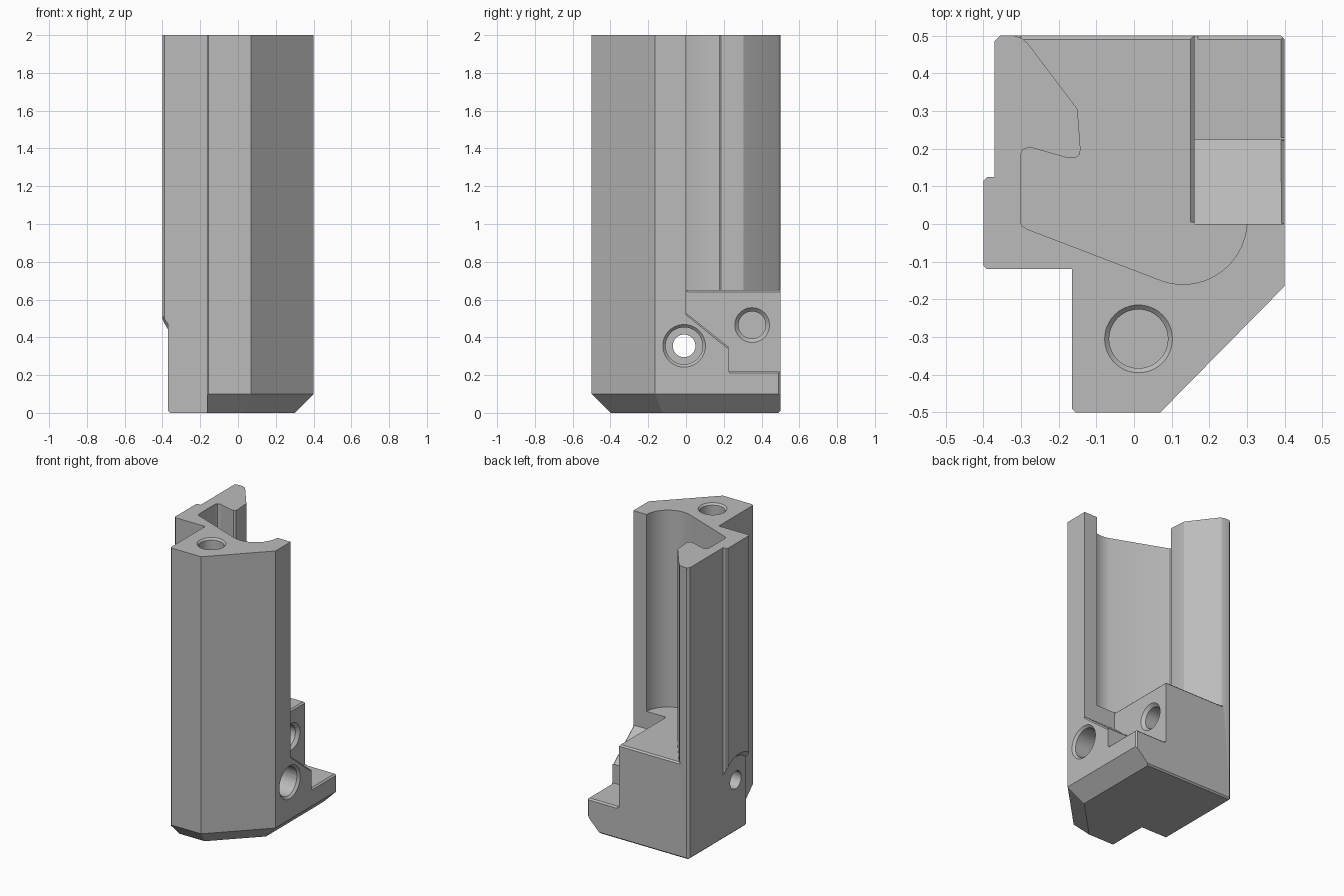
import bpy, bmesh, math
from mathutils import Vector

cube = bpy.data.objects.get("Cube")
if cube:
    bpy.data.objects.remove(cube, do_unlink=True)

grey = bpy.data.materials.new("plain grey")
grey.use_nodes = True
grey.diffuse_color = (0.5, 0.5, 0.5, 1)
grey.node_tree.nodes["Principled BSDF"].inputs["Base Color"].default_value = (0.5, 0.5, 0.5, 1)


def finish(bm, name):
    bmesh.ops.recalc_face_normals(bm, faces=bm.faces)
    mesh = bpy.data.meshes.new(name)
    bm.to_mesh(mesh)
    bm.free()
    mesh.materials.append(grey)
    ob = bpy.data.objects.new(name, mesh)
    bpy.context.collection.objects.link(ob)
    return ob


def extruded(points, offset):
    bm = bmesh.new()
    face = bm.faces.new([bm.verts.new(p) for p in points])
    out = bmesh.ops.extrude_face_region(bm, geom=[face])
    moved = [g for g in out["geom"] if isinstance(g, bmesh.types.BMVert)]
    bmesh.ops.translate(bm, verts=moved, vec=offset)
    return bm


def rod(a, b, r0, r1=None, sides=48):
    a, b = Vector(a), Vector(b)
    axis = b - a
    bm = bmesh.new()
    bmesh.ops.create_cone(bm, cap_ends=True, segments=sides, radius1=r0,
                          radius2=r0 if r1 is None else r1, depth=axis.length)
    turn = axis.to_track_quat('Z', 'Y').to_matrix().to_4x4()
    bmesh.ops.transform(bm, matrix=turn, verts=bm.verts)
    bmesh.ops.translate(bm, verts=bm.verts, vec=(a + b) / 2)
    return bm


def select_only(ob):
    bpy.ops.object.select_all(action='DESELECT')
    ob.select_set(True)
    bpy.context.view_layer.objects.active = ob


def cut(bm):
    tool = finish(bm, "cutter")
    mod = body.modifiers.new("cut", 'BOOLEAN')
    mod.operation, mod.solver, mod.object = 'DIFFERENCE', 'EXACT', tool
    select_only(body)
    bpy.ops.object.modifier_apply(modifier=mod.name)
    bpy.data.objects.remove(tool, do_unlink=True)


# Column with small corner chamfers
outline = [(-.355, .5), (.39, .5), (.4, .49), (.4, -.165), (.07, -.5), (-.155, -.5),
           (-.165, -.49), (-.165, -.12), (-.39, -.12), (-.4, -.11), (-.4, .115),
           (-.39, .125), (-.37, .125), (-.37, .485)]
bm = extruded([(x, y, 0) for x, y in outline], (0, 0, 2))

# Broad chamfers under the front, diagonal and right sides
for point, normal in [((0, -.5, .1), (0, -1, -1)), ((.4, 0, .1), (1, 0, -1)),
                      ((.4, -.165, .1), (.712, -.702, -1))]:
    bmesh.ops.bisect_plane(bm, geom=bm.verts[:] + bm.edges[:] + bm.faces[:],
                           plane_co=point, plane_no=normal, clear_outer=True)
    bmesh.ops.holes_fill(bm, edges=[e for e in bm.edges if e.is_boundary], sides=0)
body = finish(bm, "bracket_body")

# Tall hooked channel open to the back
arc = [(.13 + .17 * math.cos(t), .01 + .17 * math.sin(t))
       for t in [math.radians(-3 - 108 * i / 24) for i in range(25)]]
channel = [(.6, .6), (.6, 0), (.3, 0)] + arc + [
    (-.285, -.013), (-.297, -.005), (-.302, .008), (-.302, .182), (-.295, .198), (-.277, .204),
    (-.175, .175), (-.157, .175), (-.145, .184), (-.142, .197), (-.15, .305),
    (-.28, .477), (-.297, .493), (-.325, .502), (-.325, .6)]
cut(extruded([(x, y, .65) for x, y in channel], (0, 0, 1.5)))

# Side pocket with sloped wall
pocket = [(0, .7), (0, .53), (.225, .35), (.225, .22), (.6, .22), (.6, .7)]
cut(extruded([(.16, y, z) for y, z in pocket], (.4, 0, 0)))

# Left rib ends in a conical arch above the screw
cut(extruded([(-.5, -.2, -.1), (-.5, .13, -.1), (-.5, .13, .355), (-.5, -.2, .355)], (.13, 0, 0)))
cut(rod((-.42, -.01, .355), (-.37, -.01, .355), .21, .16))

# Counterbored cross hole, pocket hole and top hole
cut(rod((-.6, -.01, .355), (.6, -.01, .355), .06))
cut(rod((.15, -.01, .355), (.5, -.01, .355), .098))
cut(rod((.385, -.01, .355), (.415, -.01, .355), .098, .128))
cut(rod((.0, .35, .465), (.3, .35, .465), .072))
cut(rod((.14, .35, .465), (.18, .35, .465), .072, .112))
cut(rod((.012, -.305, 1.7), (.012, -.305, 2.1), .078))
cut(rod((.012, -.305, 1.988), (.012, -.305, 2.012), .078, .102))

# Fine edge chamfers
for a, b in [((.16, .005, .65), (.16, .6, .65)), ((-.3, .5, .65), (.3, .5, .65)),
             ((.17, .5, .22), (.5, .5, .22)), ((.4, .23, .22), (.4, .6, .22)),
             ((.4, .003, .53), (.4, .225, .35)), ((-.5, .5, 0), (.5, .5, 0)),
             ((-.37, -.2, 0), (-.37, .6, 0))]:
    cut(rod(a, b, .01, sides=4))

select_only(body)
bpy.ops.object.shade_smooth_by_angle(angle=math.radians(25))
